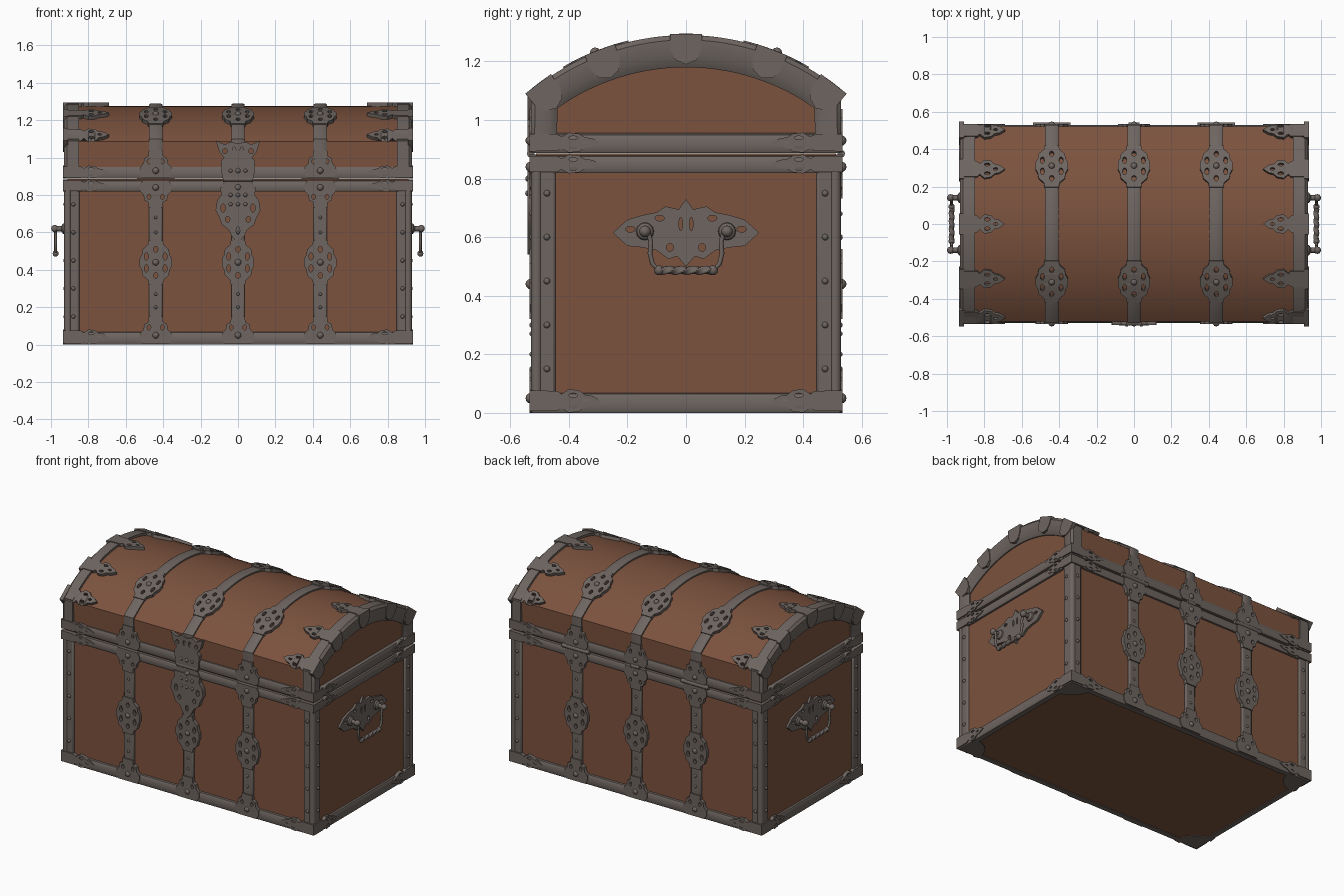
import bpy, bmesh
from math import sin, cos, pi, asin, radians
from mathutils import Vector

cube = bpy.data.objects.get("Cube")
if cube:
    bpy.data.objects.remove(cube)


def material(name, rgb):
    m = bpy.data.materials.new(name)
    m.use_nodes = True
    m.diffuse_color = (*rgb, 1)
    m.node_tree.nodes["Principled BSDF"].inputs["Base Color"].default_value = (*rgb, 1)
    return m


WOOD = material("brown leather", (0.2, 0.085, 0.048))
IRON = material("grey iron", (0.155, 0.13, 0.117))

# Overall half sizes and lid arch
X, Y = 0.93, 0.53
R, ARCH_Z = 0.83, 0.46
END = asin(Y / R)
SIGNS = (-1, 1)
STRAPS = (-0.44, 0, 0.44)


def finish(name, bm, mat):
    bmesh.ops.recalc_face_normals(bm, faces=bm.faces)
    me = bpy.data.meshes.new(name)
    bm.to_mesh(me)
    bm.free()
    me.materials.append(mat)
    me.shade_smooth()
    me.set_sharp_from_angle(angle=radians(38))
    ob = bpy.data.objects.new(name, me)
    bpy.context.scene.collection.objects.link(ob)
    return ob


def skin(name, rings, mat=IRON, loop=False):
    """Join equal closed rings of points into one solid."""
    bm = bmesh.new()
    vs = [[bm.verts.new(p) for p in ring] for ring in rings]
    n = len(vs[0])
    for i in range(len(vs) if loop else len(vs) - 1):
        a, b = vs[i], vs[(i + 1) % len(vs)]
        for j in range(n):
            k = (j + 1) % n
            bm.faces.new((a[j], a[k], b[k], b[j]))
    if not loop:
        bm.faces.new(vs[0])
        bm.faces.new(vs[-1])
    return finish(name, bm, mat)


def box(name, lo, hi, mat=IRON, bevel=0.0):
    ring = [(lo[0], lo[1]), (hi[0], lo[1]), (hi[0], hi[1]), (lo[0], hi[1])]
    ob = skin(name, [[(x, y, z) for x, y in ring] for z in (lo[2], hi[2])], mat)
    if bevel:
        mod = ob.modifiers.new("rounded edges", "BEVEL")
        mod.width, mod.segments = bevel, 2


def tube(name, path, radii, ref, lobes=0.0, n=12):
    """Round or twisted rod along a path."""
    path, ref, rings = [Vector(p) for p in path], Vector(ref), []
    for i, p in enumerate(path):
        t = (path[min(i + 1, len(path) - 1)] - path[max(i - 1, 0)]).normalized()
        side = t.cross(ref).normalized()
        ring = []
        for j in range(n):
            a = 2 * pi * j / n
            r = radii[i] * (1 + lobes * cos(3 * a + i * 0.9))
            ring.append(p + ref * cos(a) * r + side * sin(a) * r)
        rings.append(ring)
    return skin(name, rings)


def balls(name, spots, r):
    bm = bmesh.new()
    for p in spots:
        new = bmesh.ops.create_uvsphere(bm, u_segments=10, v_segments=6, radius=r)
        bmesh.ops.translate(bm, verts=new["verts"], vec=p)
    finish(name, bm, IRON)


def sym(half):
    return half + [(-a, b) for a, b in reversed(half) if a > 0]


def holes(*specs):
    """Elliptical openings, each mirrored across the middle line."""
    out = []
    for a, b, ra, rb in specs:
        for s in (SIGNS if a else (1,)):
            out.append([(s * a + ra * cos(k * pi / 5), b + rb * sin(k * pi / 5)) for k in range(10)])
    return out


def template(loops):
    """Flat plate with openings, kept as a reusable mesh."""
    cu = bpy.data.curves.new("plate outline", "CURVE")
    cu.dimensions, cu.fill_mode, cu.extrude = "2D", "BOTH", 0.5
    for pts in loops:
        sp = cu.splines.new("POLY")
        sp.points.add(len(pts) - 1)
        for q, (a, b) in zip(sp.points, pts):
            q.co = (a, b, 0, 1)
        sp.use_cyclic_u = True
    ob = bpy.data.objects.new("plate outline", cu)
    bpy.context.scene.collection.objects.link(ob)
    dg = bpy.context.evaluated_depsgraph_get()
    me = bpy.data.meshes.new_from_object(ob.evaluated_get(dg))
    bpy.data.objects.remove(ob)
    return me


def stamp(name, plate, place, low=-0.02, high=0.005):
    bm = bmesh.new()
    bm.from_mesh(plate)
    bmesh.ops.remove_doubles(bm, verts=bm.verts, dist=0.0001)
    for v in bm.verts:
        v.co = place(v.co.x, v.co.y, high if v.co.z > 0 else low)
    finish(name, bm, IRON)


def lid(s, h=0.0):
    """Point (y, z) on the lid at arc length s from the crown, raised by h."""
    a, side = abs(s) / R, (1 if s >= 0 else -1)
    if a <= END:
        return side * (R + h) * sin(a), ARCH_Z + (R + h) * cos(a)
    return side * (Y + h), ARCH_Z + R * cos(END) - (abs(s) - END * R)


# Wooden body and domed lid
box("body", (-0.912, -0.512, 0.005), (0.912, 0.512, 0.885), WOOD)
arc = [END * R * i / 14 for i in range(-14, 15)]
profile = [lid(s, -0.015) for s in [-0.785] + arc + [0.785]]
skin("lid_panel", [[(x, y, z) for y, z in profile] for x in (-0.905, 0.905)], WOOD)

# Bands around the bottom and both sides of the seam
for name, z0, z1 in (("bottom_band", 0, 0.07), ("body_rim", 0.82, 0.881), ("lid_rim", 0.888, 0.955)):
    section = [(0.04, z0), (0.006, z0), (0, z0 + 0.012), (0, z1 - 0.022), (0.008, z1 - 0.006), (0.025, z1), (0.04, z1)]
    skin(name, [[(i * (X - d), j * (Y - d), z) for d, z in section]
                for i, j in ((-1, -1), (1, -1), (1, 1), (-1, 1))], loop=True)

# Arched end frames of the lid
pairs = []
for s in arc:
    a = s / R * 0.89
    pairs.append((lid(s), (0.76 * sin(a), 0.42 + 0.76 * cos(a))))
pairs = [((-Y, 0.93), (-0.44, 0.93))] + pairs + [((Y, 0.93), (0.44, 0.93))]
cross = [(0, 0.85), (0, 0.915), (0.15, X), (0.7, X), (1, 0.912), (1, 0.85)]
for i in SIGNS:
    skin("lid_end_frame", [[(i * x, p[0] + (q[0] - p[0]) * t, p[1] + (q[1] - p[1]) * t)
                            for t, x in cross] for p, q in pairs])

# Corner posts with a round bead and rivets
rivets = []
for i in SIGNS:
    for j in SIGNS:
        xs, ys = sorted((i * 0.848, i * 0.924)), sorted((j * 0.445, j * 0.524))
        box("corner_post", (xs[0], ys[0], 0.04), (xs[1], ys[1], 0.84), IRON, 0.01)
        tube("corner_bead", [(i * 0.91, j * 0.51, z) for z in (0.04, 0.84)], [0.02, 0.02], (1, 0, 0))
        for k in range(5):
            z = 0.15 + 0.15 * k
            rivets += [(i * 0.924, j * 0.475, z), (i * 0.88, j * 0.524, z)]
balls("post_rivets", rivets, 0.011)

# Pierced plate patterns
medallion = template([sym([(0.038, 0.12), (0.042, 0.095), (0.07, 0.07), (0.075, 0.04), (0.086, 0.02),
                           (0.086, -0.02), (0.075, -0.04), (0.07, -0.07), (0.042, -0.095), (0.038, -0.12)])]
                     + holes((0.05, 0.032, 0.011, 0.02), (0.05, -0.032, 0.011, 0.02),
                             (0, 0.07, 0.012, 0.016), (0, -0.07, 0.012, 0.016)))
crest = template([sym([(0.07, 0.004), (0.086, 0.03), (0.085, 0.06), (0.066, 0.08), (0.06, 0.11),
                       (0.04, 0.12), (0.037, 0.15)])] + holes((0.036, 0.092, 0.01, 0.014)))
leaf = template([sym([(0.045, -0.004), (0.044, 0.09), (0.03, 0.105), (0.052, 0.13), (0.046, 0.165),
                      (0.027, 0.185), (0.022, 0.21), (0, 0.24)])]
                + holes((0.025, 0.145, 0.009, 0.015), (0, 0.19, 0.007, 0.012)))
clasp = template([sym([(0.055, -0.004), (0.053, 0.05), (0.036, 0.085), (0, 0.1)])])

# Straps over the lid, with medallions
for x in STRAPS:
    for s0, s1 in ((-0.74, -0.41), (-0.21, 0.21), (0.41, 0.74)):
        stops = [s0 + (s1 - s0) * k / 14 for k in range(15)]
        rings = []
        for s in stops:
            rings.append([(x + dx, *lid(s, h)) for dx, h in
                          ((-0.036, -0.02), (-0.036, -0.006), (-0.026, 0), (0.026, 0), (0.036, -0.006), (0.036, -0.02))])
        skin("lid_strap", rings)
    for s in (-0.318, 0.318):
        stamp("lid_medallion", medallion, lambda a, b, w: (x + a, *lid(s + b, w)))
    balls("lid_medallion_bosses", [(x, *lid(s)) for s in (-0.318, 0.318)], 0.018)

# Straps, medallions and crests on the front and back
for j in SIGNS:
    for x in STRAPS:
        ys = sorted((j * 0.505, j * 0.527))
        for z0, z1 in ((0.12, 0.34), (0.54, 0.76)):
            box("body_strap", (x - 0.036, ys[0], z0), (x + 0.036, ys[1], z1), IRON, 0.007)
        stamp("body_medallion", medallion, lambda a, b, w: (x + a, j * (Y + w), 0.44 + b))
        for z, up in ((0.0, 1), (0.882, -1), (0.888, 1)):
            stamp("strap_crest", crest, lambda a, b, w: (x + a, j * (Y + w), z + up * b))
        balls("strap_bosses", [(x, j * 0.53, z) for z in (0.05, 0.44, 0.84, 0.93)], 0.018)
        balls("strap_rivets", [(x, j * 0.526, z) for z in (0.2, 0.27, 0.6, 0.68)], 0.009)

# Pointed corner leaves along the bands
for i in SIGNS:
    for j in SIGNS:
        for z, k in ((0.041, 0.78), (0.85, 0.62), (0.923, 0.66)):
            stamp("front_band_leaf", leaf, lambda a, b, w: (i * (X - b), j * (Y + w), z + a * k))
            stamp("side_band_leaf", leaf, lambda a, b, w: (i * (X + w), j * (Y - b), z + a * k))

# Leaves and wrapped clasps on the lid ends
for i in SIGNS:
    for s in (-0.54, -0.3, 0, 0.3, 0.54):
        ang = s / R
        stamp("lid_leaf", leaf, lambda a, b, w: (i * (X - b), *lid(s + a, w)))
        stamp("lid_clasp", clasp, lambda a, b, w: (i * (X + w), (R - b) * sin(ang) + a * cos(ang),
                                                   ARCH_Z + (R - b) * cos(ang) - a * sin(ang)))

# Corner plates underneath
quarter = template([[(0, 0)] + [(0.15 * cos(k * pi / 12), 0.15 * sin(k * pi / 12)) for k in range(7)]])
for i in SIGNS:
    for j in SIGNS:
        stamp("base_corner", quarter, lambda a, b, w: (i * (X - 0.01 - a), j * (Y - 0.01 - b), w), 0.0, 0.008)

# Lock plate and hasp at the front
lock = template([sym([(0.095, 0.84), (0.09, 0.8), (0.112, 0.77), (0.12, 0.72), (0.1, 0.68), (0.085, 0.64),
                      (0.05, 0.615), (0.03, 0.575), (0, 0.54)])]
                + holes((0.08, 0.73, 0.012, 0.022), (0.055, 0.67, 0.012, 0.016), (0, 0.61, 0.01, 0.02)))
hasp = template([sym([(0.085, 0.89), (0.092, 0.98), (0.075, 1.0), (0.1, 1.03), (0.118, 1.09), (0.07, 1.07),
                      (0.04, 1.085), (0, 1.075)])]
                + holes((0.07, 1.035, 0.012, 0.015), (0.02, 1.04, 0.009, 0.018)))
for name, plate in (("lock_plate", lock), ("lock_hasp", hasp)):
    stamp(name, plate, lambda a, b, w: (a, -Y - w, b), -0.02, 0.011)
balls("lock_studs", [(x, -0.538, z) for x in (-0.04, 0, 0.04) for z in (0.75, 0.8, 0.93)], 0.011)

# Hinge barrels on the seam
for x, y, w in ((0, -Y, 0.08), (-0.44, Y, 0.1), (0, Y, 0.03), (0.44, Y, 0.1)):
    tube("hinge_barrel", [(x - w, y, 0.885), (x + w, y, 0.885)], [0.013, 0.013], (0, 0, 1))

# Side handles: pierced backplate, posts, bail and twisted grip
backplate = template([sym([(0, 0.115), (0.025, 0.08), (0.07, 0.09), (0.1, 0.07), (0.15, 0.06), (0.2, 0.045),
                           (0.25, 0), (0.2, -0.045), (0.15, -0.05), (0.1, -0.06), (0.06, -0.09),
                           (0.03, -0.08), (0, -0.115)])]
                     + holes((0.19, 0.012, 0.016, 0.01), (0.09, 0.05, 0.016, 0.01),
                             (0.018, 0.03, 0.006, 0.024), (0.055, -0.05, 0.012, 0.014)))
for i in SIGNS:
    stamp("handle_plate", backplate, lambda a, b, w: (i * (X + w), a, 0.615 + b), -0.02, -0.004)
    for j in SIGNS:
        tube("handle_post", [(i * x, j * 0.14, 0.62) for x in (0.91, 0.935, 0.945, 0.985)],
             [0.035, 0.028, 0.014, 0.014], (0, 0, 1))
    balls("handle_knobs", [(i * 0.98, j * 0.14, 0.62) for j in SIGNS], 0.02)
    half = [(0.13, 0.62), (0.12, 0.585), (0.123, 0.545), (0.115, 0.51), (0.095, 0.488)]
    bail = [(i * 0.975, y, z) for y, z in half + [(-y, z) for y, z in reversed(half)]]
    tube("handle_bail", bail, [0.008] * len(bail), (1, 0, 0))
    grip = [(i * 0.975, -0.09 + 0.006 * k, 0.487) for k in range(31)]
    tube("handle_grip", grip, [0.013] * 31, (1, 0, 0), 0.22, 18)
    balls("grip_ends", [(i * 0.975, j * 0.092, 0.487) for j in SIGNS], 0.017)
